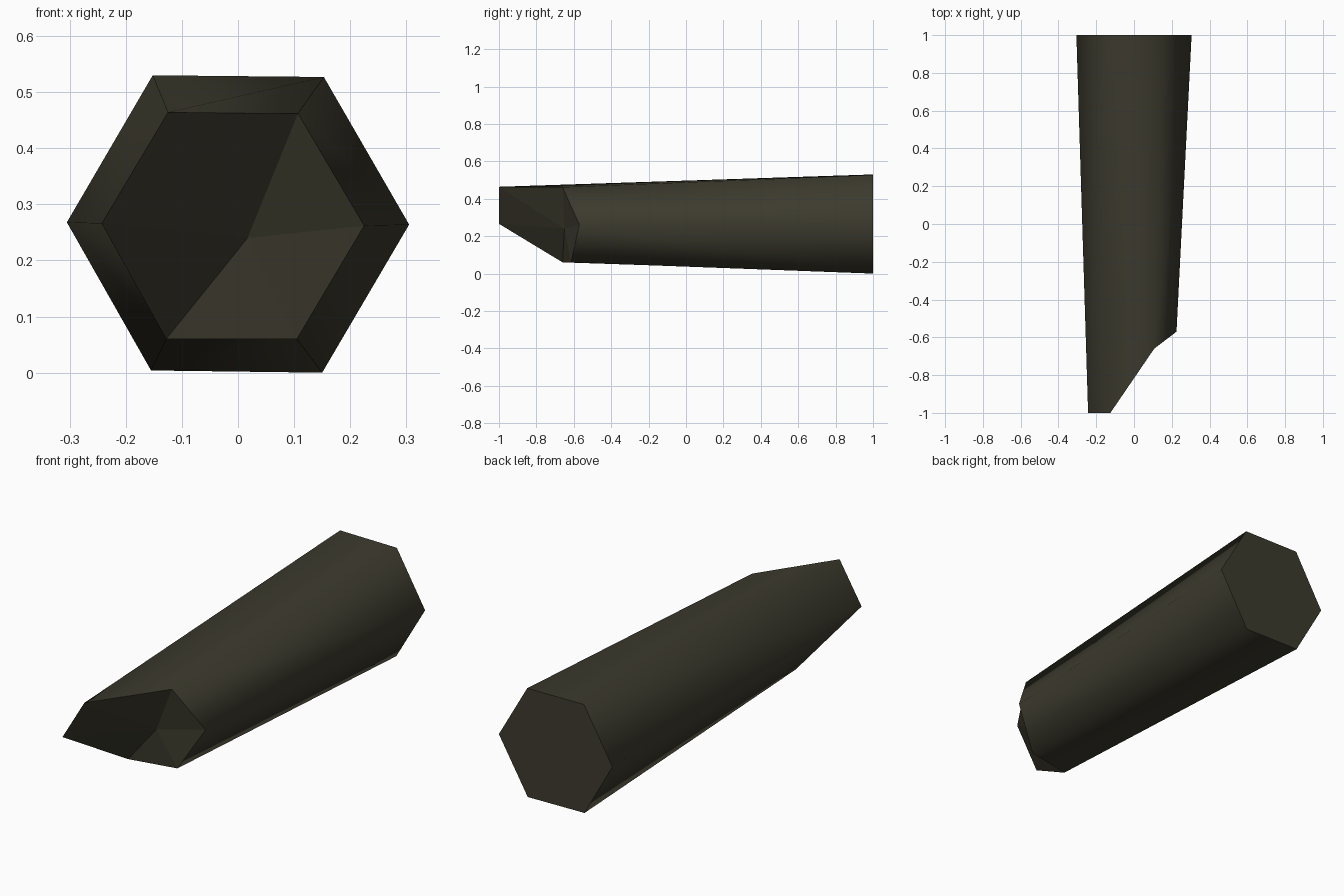
import bpy, bmesh

if "Cube" in bpy.data.objects:
    bpy.data.objects.remove(bpy.data.objects["Cube"])

# Dark olive bark colour
bark = bpy.data.materials.new("dark olive bark")
bark.diffuse_color = (0.046, 0.043, 0.027, 1)
bark.use_nodes = True
bark.node_tree.nodes["Principled BSDF"].inputs["Base Color"].default_value = bark.diffuse_color

# Cross-sections, starting at the right corner and going round over the top
back_ring = [(0.305, 1, 0.264), (0.153, 1, 0.527), (-0.152, 1, 0.530),
             (-0.305, 1, 0.268), (-0.155, 1, 0.004), (0.150, 1, 0.0)]
broken_ring = [(0.225, -0.57, 0.262), (0.107, -0.66, 0.462), (-0.125, -1, 0.464),
               (-0.243, -1, 0.266), (-0.128, -0.66, 0.06), (0.105, -0.615, 0.06)]

bm = bmesh.new()
back = [bm.verts.new(p) for p in back_ring]
front = [bm.verts.new(p) for p in broken_ring]
back_mid = bm.verts.new((0, 1, 0.265))
front_mid = bm.verts.new((0.017, -0.65, 0.24))

for i in range(6):
    j = (i + 1) % 6
    # Tapering sides, smooth around the log
    for tri in ((back[i], back[j], front[j]), (back[i], front[j], front[i])):
        bm.faces.new(tri).smooth = True
    # Flat sawn end and jagged broken end, as fans
    bm.faces.new((back_mid, back[j], back[i]))
    bm.faces.new((front_mid, front[i], front[j]))
bmesh.ops.recalc_face_normals(bm, faces=bm.faces[:])

# Keep the rims of both ends crisp
for e in bm.edges:
    if any(not f.smooth for f in e.link_faces):
        e.smooth = False

mesh = bpy.data.meshes.new("log")
bm.to_mesh(mesh)
bm.free()
mesh.materials.append(bark)
log = bpy.data.objects.new("log", mesh)
bpy.context.collection.objects.link(log)
